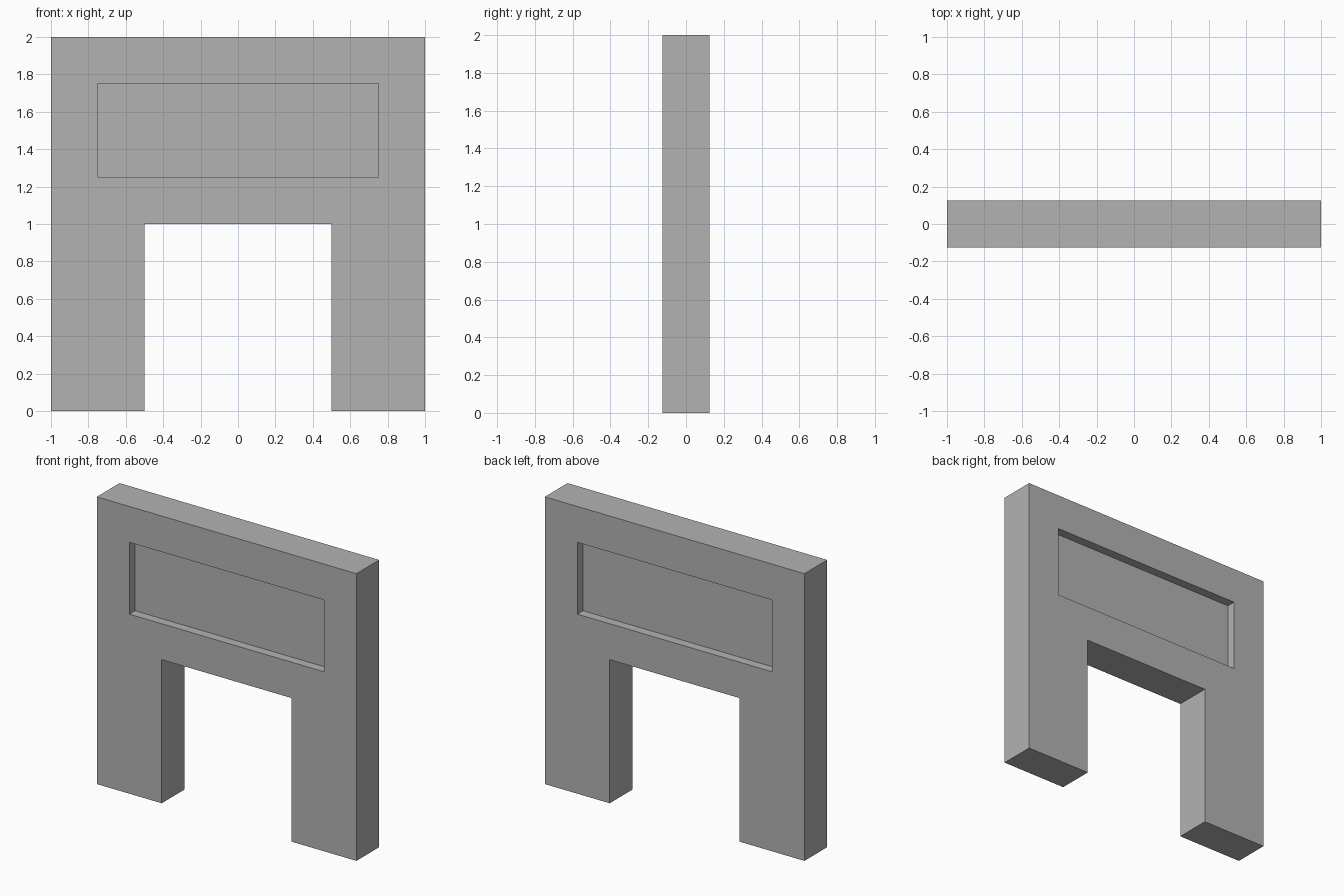
import bpy
import bmesh
from mathutils import Vector

# Dimensions
HALF_WIDTH, HEIGHT, DEPTH = 1.0, 2.0, 0.25
OPENING_HALF, OPENING_TOP = 0.5, 1.0
PANEL_HALF, PANEL_LOW, PANEL_HIGH = 0.75, 1.25, 1.75
RECESS = 0.0625

cube = bpy.data.objects.get("Cube")
if cube:
    bpy.data.objects.remove(cube, do_unlink=True)

# Plain grey material
grey = bpy.data.materials.new("plain_grey")
grey.use_nodes = True
colour = (0.45, 0.45, 0.45, 1.0)
grey.diffuse_color = colour
grey.node_tree.nodes["Principled BSDF"].inputs["Base Color"].default_value = colour

# Archway outline: right half mirrored to the left, then given its depth
half = [(OPENING_HALF, OPENING_TOP), (OPENING_HALF, 0),
        (HALF_WIDTH, 0), (HALF_WIDTH, HEIGHT)]
outline = half + [(-x, z) for x, z in reversed(half)]
bm = bmesh.new()
face = bm.faces.new([bm.verts.new((x, -DEPTH / 2, z)) for x, z in outline])
result = bmesh.ops.extrude_face_region(bm, geom=[face])
back = [v for v in result["geom"] if isinstance(v, bmesh.types.BMVert)]
bmesh.ops.translate(bm, verts=back, vec=(0, DEPTH, 0))


def slice_at(point, normal):
    geom = bm.verts[:] + bm.edges[:] + bm.faces[:]
    bmesh.ops.bisect_plane(bm, geom=geom, plane_co=point, plane_no=normal)


# Edge lines for the lintel and the panels
for z in (OPENING_TOP, PANEL_LOW, PANEL_HIGH):
    slice_at((0, 0, z), (0, 0, 1))
for x in (-PANEL_HALF, PANEL_HALF):
    slice_at((x, 0, 0), (1, 0, 0))
bmesh.ops.recalc_face_normals(bm, faces=bm.faces[:])

# Sunken panels on the front and back
for side in (-1, 1):
    facing = Vector((0, side, 0))
    panel = []
    for f in bm.faces:
        c = f.calc_center_median()
        if (f.normal.dot(facing) > 0.9 and abs(c.x) < PANEL_HALF
                and PANEL_LOW < c.z < PANEL_HIGH):
            panel.append(f)
    bmesh.ops.inset_region(bm, faces=panel, thickness=0, depth=-RECESS,
                           use_even_offset=True)

mesh = bpy.data.meshes.new("archway")
bm.to_mesh(mesh)
bm.free()
mesh.materials.append(grey)
archway = bpy.data.objects.new("archway", mesh)
bpy.context.collection.objects.link(archway)
